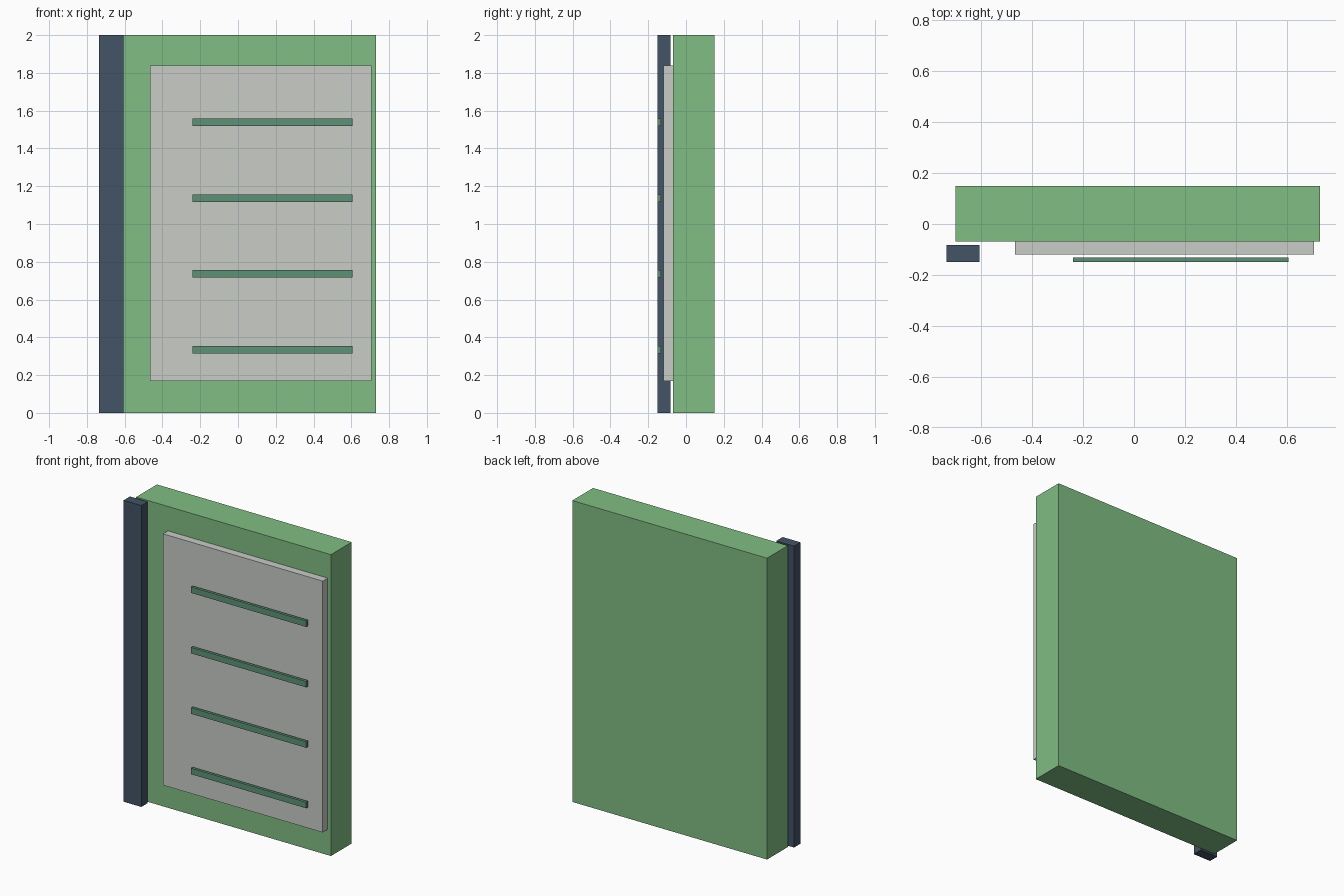
import bpy
from mathutils import Vector

cube = bpy.data.objects.get("Cube")
if cube:
    bpy.data.objects.remove(cube, do_unlink=True)


def linear(c):
    c /= 255
    return c / 12.92 if c <= 0.04045 else ((c + 0.055) / 1.055) ** 2.4


def material(name, *rgb):
    colour = (*map(linear, rgb), 1)
    mat = bpy.data.materials.new(name)
    mat.use_nodes = True
    mat.diffuse_color = colour
    mat.node_tree.nodes["Principled BSDF"].inputs["Base Color"].default_value = colour
    return mat


def box(name, low, high, mat):
    """Flat-shaded block spanning two opposite corners."""
    low, high = Vector(low), Vector(high)
    bpy.ops.mesh.primitive_cube_add(size=1, location=(low + high) / 2)
    obj = bpy.context.object
    obj.name = name
    obj.scale = high - low
    bpy.ops.object.transform_apply(location=False, rotation=False, scale=True)
    obj.data.materials.append(mat)
    return obj


green = material("light green", 128, 189, 131)
grey = material("pale grey", 200, 204, 198)
navy = material("slate navy", 67, 83, 102)
teal = material("dark sea green", 95, 145, 119)

# Thick cover block
box("cover", (-0.70, -0.068, 0), (0.73, 0.15, 2), green)

# Raised page on the front
box("page", (-0.467, -0.12, 0.17), (0.706, -0.068, 1.838), grey)

# Spine strip standing just in front of the cover
box("spine", (-0.735, -0.15, 0), (-0.605, -0.083, 2), navy)

# Evenly spaced ruled lines in front of the page
for i in range(4):
    z = 0.335 + i * 0.401
    box(f"line_{i + 1}", (-0.24, -0.15, z - 0.02), (0.606, -0.132, z + 0.02), teal)
